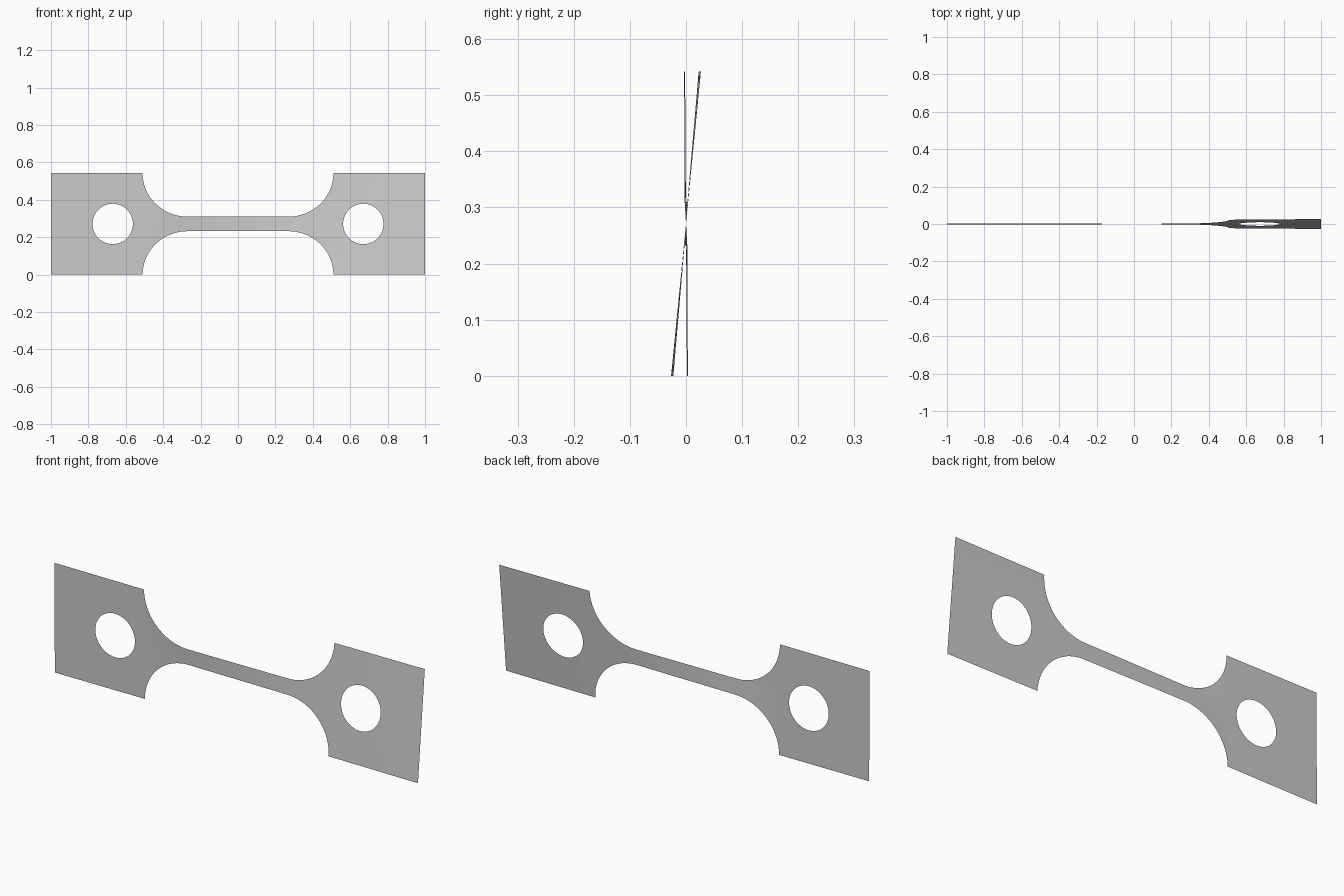
import bpy, bmesh, math

cube = bpy.data.objects.get("Cube")
if cube:
    bpy.data.objects.remove(cube, do_unlink=True)

MID = 0.271            # height of the long axis
GAUGE_X, TAB_X = 0.27, 0.51
GAUGE_H = 0.039        # half height of the narrow bar
HOLE_X, HOLE_R = 0.67, 0.108
ROWS = 8

# lean of the sheet along its length
LEAN = [(-1, -0.006), (-0.5, -0.014), (-0.3, -0.06), (0, 0.0),
        (0.3, 0.07), (0.51, 0.083), (1, 0.098)]


def lean(x):
    for (x0, a0), (x1, a1) in zip(LEAN, LEAN[1:]):
        if x <= x1:
            return a0 + (a1 - a0) * (x - x0) / (x1 - x0)
    return LEAN[-1][1]


# columns of one half: (x, inner half height, outer half height)
cols = [(GAUGE_X * i / 10, 0, GAUGE_H) for i in range(10)]
for i in range(25):
    a = math.pi / 2 * i / 24
    cols.append((GAUGE_X + (TAB_X - GAUGE_X) * math.sin(a), 0,
                 MID - (MID - GAUGE_H) * math.cos(a)))
for i in range(33):
    a = math.pi * i / 32
    inner = HOLE_R * math.sin(a) if 0 < i < 32 else 0
    cols.append((HOLE_X - HOLE_R * math.cos(a), inner, MID))
cols += [(x, 0, MID) for x in (0.84, 0.92, 1.0)]

# twisted sheet: four mirrored quarters welded together
bm = bmesh.new()
for sx in (1, -1):
    for sz in (1, -1):
        grid = []
        for x, lo, hi in cols:
            column = []
            for r in range(ROWS + 1):
                d = sz * (lo + (hi - lo) * r / ROWS)
                column.append(bm.verts.new((sx * x, d * lean(sx * x), MID + d)))
            grid.append(column)
        for c0, c1 in zip(grid, grid[1:]):
            for r in range(ROWS):
                quad = [c0[r], c1[r], c1[r + 1], c0[r + 1]]
                bm.faces.new(quad if sx * sz > 0 else quad[::-1])
bmesh.ops.remove_doubles(bm, verts=bm.verts[:], dist=0.0001)

mesh = bpy.data.meshes.new("twisted_sheet")
bm.to_mesh(mesh)
bm.free()
sheet = bpy.data.objects.new("twisted_sheet", mesh)
bpy.context.collection.objects.link(sheet)

# plain grey finish
grey = bpy.data.materials.new("plain_grey")
grey.use_nodes = True
colour = (0.6, 0.6, 0.6, 1)
grey.diffuse_color = colour
grey.node_tree.nodes["Principled BSDF"].inputs["Base Color"].default_value = colour
mesh.materials.append(grey)

bpy.context.view_layer.objects.active = sheet
sheet.select_set(True)
bpy.ops.object.shade_smooth_by_angle()
